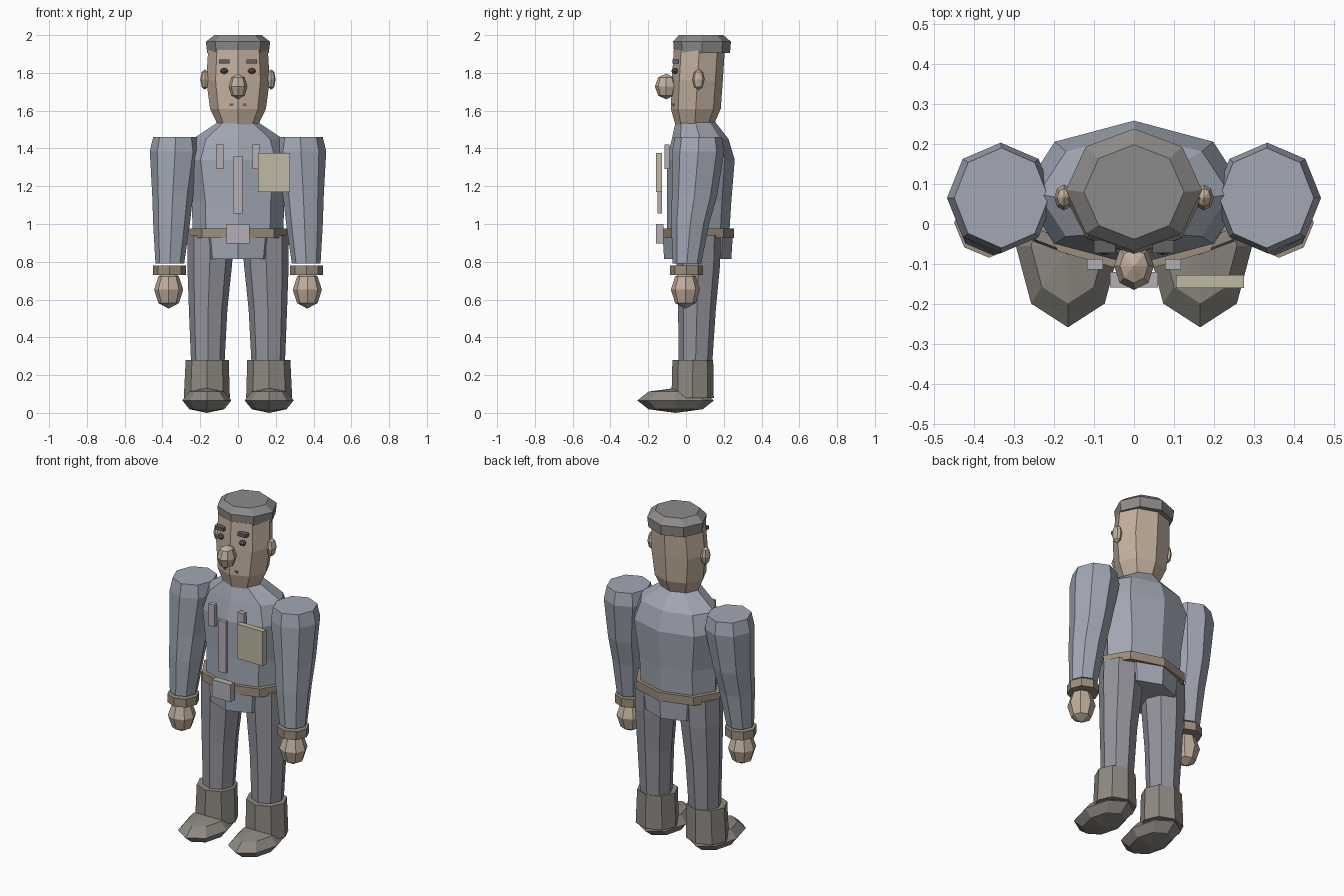
import bpy, bmesh
from math import sin, cos, pi

COLORS = {
    "jacket": (0.36, 0.39, 0.46), "trousers": (0.29, 0.29, 0.33),
    "skin": (0.54, 0.43, 0.34), "hat": (0.27, 0.26, 0.25),
    "boot": (0.27, 0.25, 0.22), "belt": (0.33, 0.27, 0.20),
    "trim": (0.46, 0.43, 0.47), "plate": (0.52, 0.49, 0.36),
    "dark": (0.13, 0.12, 0.12),
}
MATS = {}
for key, rgb in COLORS.items():
    MATS[key] = bpy.data.materials.new(key)
    MATS[key].diffuse_color = (*rgb, 1)


def finish(bm, name, color, mirror):
    bmesh.ops.recalc_face_normals(bm, faces=bm.faces)
    mesh = bpy.data.meshes.new(name)
    bm.to_mesh(mesh)
    bm.free()
    mesh.materials.append(MATS[color])
    obj = bpy.data.objects.new(name, mesh)
    bpy.context.collection.objects.link(obj)
    if mirror:
        obj.modifiers.new("mirror", 'MIRROR').use_mirror_merge = False
    return obj


def loft(name, color, rings, mirror=False, n=8):
    """Stack of elliptical rings (z, cx, cy, rx, ry), capped at both ends."""
    bm = bmesh.new()
    loops = [[bm.verts.new((cx + rx * sin(2 * pi * i / n), cy - ry * cos(2 * pi * i / n), z))
              for i in range(n)] for z, cx, cy, rx, ry in rings]
    for a, b in zip(loops, loops[1:]):
        for i in range(n):
            j = (i + 1) % n
            bm.faces.new((a[i], a[j], b[j], b[i]))
    bm.faces.new(loops[0])
    bm.faces.new(loops[-1])
    return finish(bm, name, color, mirror)


def ball(name, color, c, r, mirror=False):
    """Coarse 8 x 4 ellipsoid."""
    bm = bmesh.new()
    bmesh.ops.create_uvsphere(bm, u_segments=8, v_segments=4, radius=1)
    bmesh.ops.scale(bm, vec=r, verts=bm.verts)
    bmesh.ops.translate(bm, vec=c, verts=bm.verts)
    return finish(bm, name, color, mirror)


def box(name, color, lo, hi, mirror=False):
    bm = bmesh.new()
    bmesh.ops.create_cube(bm, size=1)
    bmesh.ops.scale(bm, vec=[b - a for a, b in zip(lo, hi)], verts=bm.verts)
    bmesh.ops.translate(bm, vec=[(a + b) / 2 for a, b in zip(lo, hi)], verts=bm.verts)
    return finish(bm, name, color, mirror)


# Torso, belt and jacket hem
loft("torso", "jacket", [
    (0.96, 0, 0.065, 0.24, 0.165), (1.12, 0, 0.07, 0.245, 0.17),
    (1.34, 0, 0.078, 0.28, 0.18), (1.45, 0, 0.075, 0.24, 0.15),
    (1.54, 0, 0.05, 0.105, 0.105)])
loft("belt", "belt", [(0.925, 0, 0.065, 0.268, 0.188), (0.975, 0, 0.065, 0.268, 0.188)])
loft("jacket_hem", "jacket", [(0.815, 0, 0.062, 0.19, 0.178), (0.93, 0, 0.062, 0.205, 0.185)])

# Head, hat and face
loft("head", "skin", [
    (1.52, 0, 0.045, 0.105, 0.1), (1.61, 0, 0.052, 0.148, 0.132),
    (1.76, 0, 0.06, 0.168, 0.135), (1.92, 0, 0.07, 0.158, 0.135)])
loft("hat", "hat", [
    (1.905, 0, 0.085, 0.163, 0.148), (1.965, 0, 0.085, 0.17, 0.153),
    (2.0, 0, 0.08, 0.125, 0.118)])
ball("nose", "skin", (0, -0.105, 1.728), (0.05, 0.06, 0.068))
ball("ear", "skin", (0.175, 0.066, 1.765), (0.024, 0.032, 0.055), True)
ball("eye", "dark", (0.073, -0.06, 1.81), (0.021, 0.018, 0.016), True)
box("eyebrow", "dark", (0.046, -0.072, 1.85), (0.1, -0.04, 1.87), True)
box("mouth", "dark", (-0.045, -0.07, 1.625), (0.045, -0.04, 1.637))

# Arms, cuffs and hands
loft("arm", "jacket", [
    (0.79, 0.361, 0.005, 0.076, 0.076), (1.0, 0.352, 0.022, 0.097, 0.1),
    (1.15, 0.346, 0.045, 0.108, 0.12), (1.385, 0.333, 0.065, 0.134, 0.138),
    (1.46, 0.331, 0.065, 0.118, 0.125)], True)
loft("cuff", "belt", [(0.73, 0.362, 0.003, 0.087, 0.087),
                      (0.78, 0.362, 0.003, 0.087, 0.087)], True)
ball("hand", "skin", (0.367, -0.003, 0.652), (0.077, 0.077, 0.1), True)

# Legs and boots
loft("leg", "trousers", [
    (0.25, 0.16, 0.05, 0.088, 0.088), (0.55, 0.158, 0.058, 0.102, 0.1),
    (0.78, 0.15, 0.065, 0.118, 0.115), (0.94, 0.145, 0.067, 0.124, 0.118)], True)
loft("boot_shaft", "boot", [(0.08, 0.165, 0.035, 0.122, 0.112),
                            (0.28, 0.163, 0.036, 0.114, 0.108)], True)
ball("boot_foot", "boot", (0.165, -0.055, 0.066), (0.13, 0.203, 0.066), True)

# Details on the jacket front
box("placket", "trim", (-0.025, -0.15, 1.055), (0.025, -0.128, 1.36))
box("chest_strip", "trim", (0.077, -0.113, 1.29), (0.117, -0.087, 1.42), True)
box("chest_plate", "plate", (0.105, -0.16, 1.17), (0.275, -0.127, 1.375))
box("buckle", "trim", (-0.06, -0.158, 0.897), (0.06, -0.12, 1.0))
